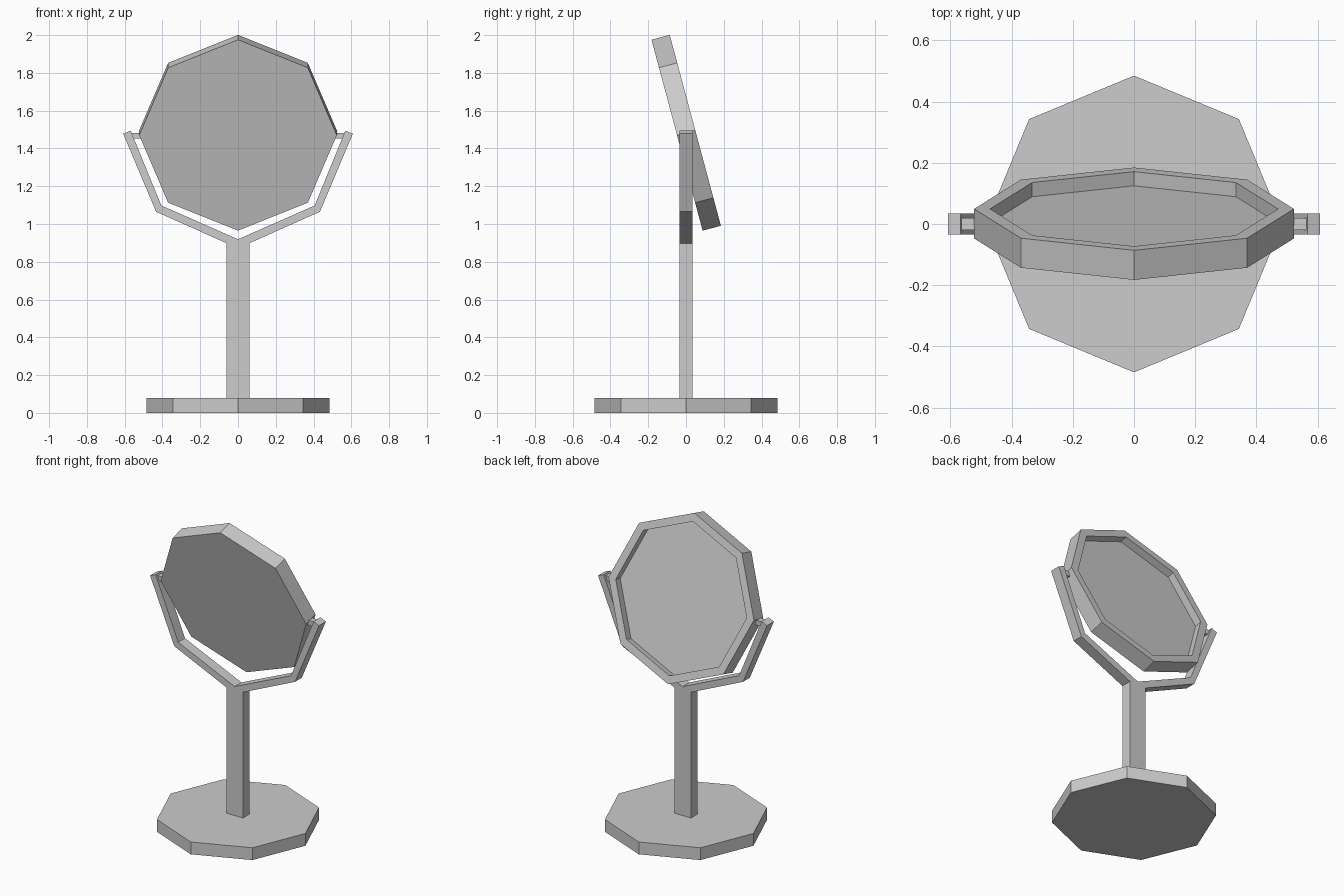
import bpy
import bmesh
import math
from mathutils import Matrix

cube = bpy.data.objects.get("Cube")
if cube:
    bpy.data.objects.remove(cube, do_unlink=True)

GREY = 0.604
HALF_DEPTH = 0.035
TILT = math.radians(15)

grey = bpy.data.materials.new("light grey")
grey.use_nodes = True
grey.diffuse_color = (GREY, GREY, GREY, 1)
bsdf = next(n for n in grey.node_tree.nodes if n.type == 'BSDF_PRINCIPLED')
bsdf.inputs["Base Color"].default_value = (GREY, GREY, GREY, 1)


def finish(name, bm):
    bmesh.ops.recalc_face_normals(bm, faces=bm.faces)
    mesh = bpy.data.meshes.new(name)
    bm.to_mesh(mesh)
    bm.free()
    mesh.materials.append(grey)
    obj = bpy.data.objects.new(name, mesh)
    bpy.context.collection.objects.link(obj)
    return obj


def octagon(bm, radius, height, matrix):
    bmesh.ops.create_cone(bm, cap_ends=True, segments=8, radius1=radius,
                          radius2=radius, depth=height, matrix=matrix)


def box(name, low, high):
    bm = bmesh.new()
    size = [b - a for a, b in zip(low, high)]
    centre = [(a + b) / 2 for a, b in zip(low, high)]
    bmesh.ops.create_cube(bm, size=1, matrix=Matrix.Translation(centre) @ Matrix.Diagonal((*size, 1)))
    return finish(name, bm)


# Base plate
bm = bmesh.new()
octagon(bm, 0.485, 0.08, Matrix.Translation((0, 0, 0.04)))
finish("base", bm)

# Post
box("post", (-0.06, -HALF_DEPTH, 0.08), (0.06, HALF_DEPTH, 0.898))

# Yoke: half outline mirrored across x, then given depth
outer = [(0.06, 0.898), (0.434, 1.065), (0.608, 1.478)]
inner = [(0.568, 1.494), (0.406, 1.098)]
half = outer + inner
outline = half + [(0, 0.919)] + [(-x, z) for x, z in reversed(half)]
bm = bmesh.new()
face = bm.faces.new([bm.verts.new((x, -HALF_DEPTH, z)) for x, z in outline])
ext = bmesh.ops.extrude_face_region(bm, geom=[face])
bmesh.ops.translate(bm, vec=(0, 2 * HALF_DEPTH, 0),
                    verts=[v for v in ext["geom"] if isinstance(v, bmesh.types.BMVert)])
finish("yoke", bm)

# Pivot pins
for name, side in (("left_pivot", 1), ("right_pivot", -1)):
    xs = sorted((side * 0.5, side * 0.565))
    box(name, (xs[0], -0.02, 1.452), (xs[1], 0.02, 1.483))

# Mirror: tilted octagonal pan, recessed on the back
bm = bmesh.new()
octagon(bm, 0.523, 0.1, Matrix.Identity(4))
back = max(bm.faces, key=lambda f: f.calc_center_median().z)
bmesh.ops.inset_region(bm, faces=[back], thickness=0.052)
rim = bmesh.ops.extrude_face_region(bm, geom=[back])
bmesh.ops.translate(bm, vec=(0, 0, -0.048),
                    verts=[v for v in rim["geom"] if isinstance(v, bmesh.types.BMVert)])
if back.is_valid:
    bmesh.ops.delete(bm, geom=[back], context='FACES_ONLY')
bm.transform(Matrix.Translation((0, 0.001, 1.483)) @ Matrix.Rotation(TILT - math.pi / 2, 4, 'X'))
finish("mirror", bm)
